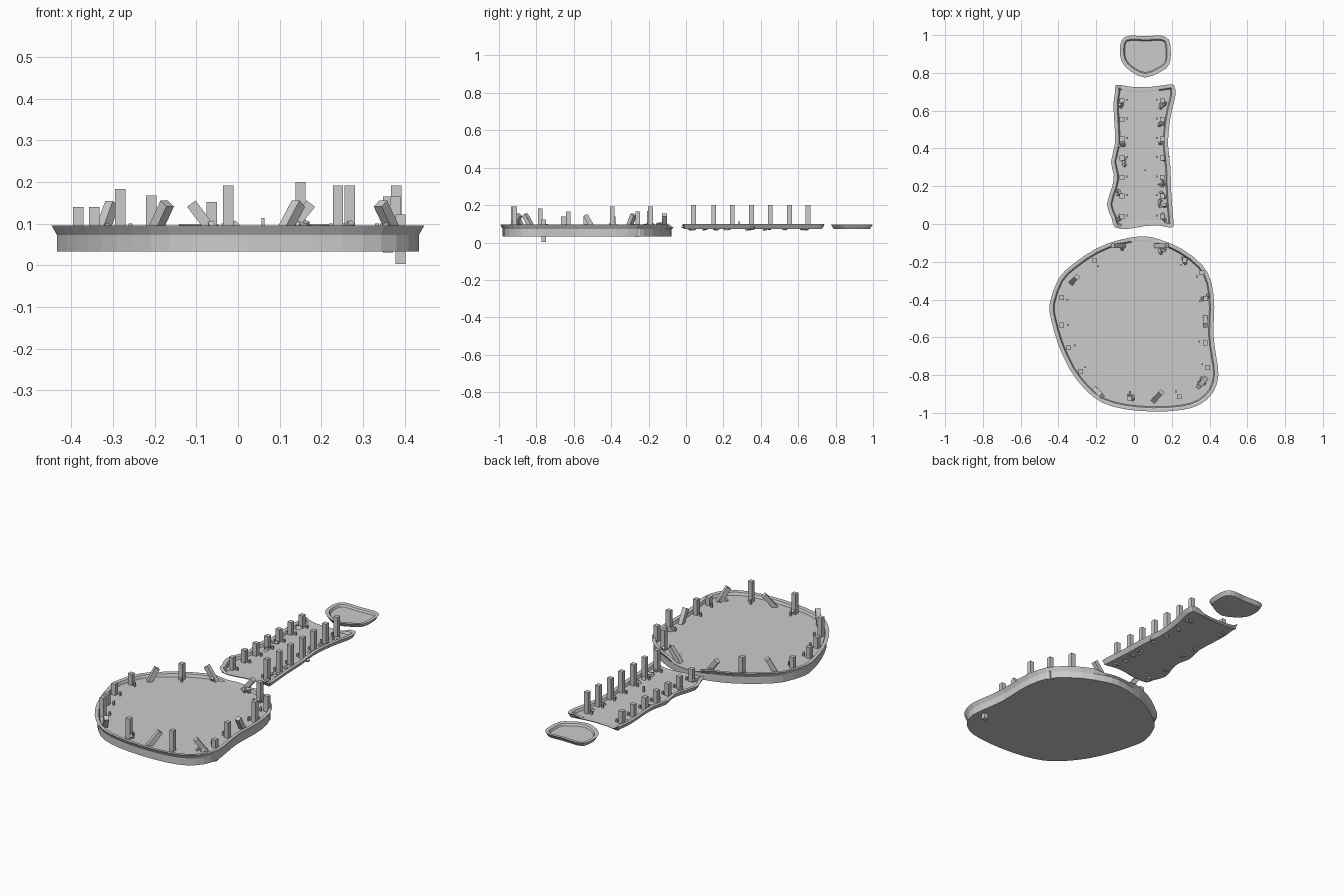
import bpy, bmesh, math, random
from mathutils import Vector, Matrix, Euler

if "Cube" in bpy.data.objects:
    bpy.data.objects.remove(bpy.data.objects["Cube"])

random.seed(4)


def finish(bm, name):
    bmesh.ops.recalc_face_normals(bm, faces=bm.faces)
    me = bpy.data.meshes.new(name)
    bm.to_mesh(me)
    bm.free()
    ob = bpy.data.objects.new(name, me)
    bpy.context.collection.objects.link(ob)
    return ob


def smooth_loop(pts):
    # doubles a closed outline with a Catmull-Rom midpoint
    p = [Vector(q) for q in pts]
    n = len(p)
    out = []
    for i in range(n):
        a, b, c, d = p[i - 1], p[i], p[(i + 1) % n], p[(i + 2) % n]
        out += [b, (b + c) * 0.5625 - (a + d) * 0.0625]
    return out


def inset(pts, dist):
    # moves a clockwise outline inwards along its averaged normals
    n = len(pts)
    out = []
    for i in range(n):
        t = (pts[(i + 1) % n] - pts[i - 1]).normalized()
        out.append(pts[i] + Vector((t.y, -t.x)) * dist)
    return out


def dish(name, outline, z0, floor, top, is_gap=lambda p: False):
    # slab with a flared, raised lip; the lip drops to the floor in gaps
    pts = smooth_loop(outline)
    bm = bmesh.new()
    profile = [(0.013, z0), (0.013, max(z0 + 0.003, floor - 0.006)),
               (0.0, top), (0.013, top), (0.020, top - 0.002), (0.026, floor)]
    rings = []
    for d, z in profile:
        rings.append([bm.verts.new((q.x, q.y, min(z, floor + 0.001) if is_gap(p) else z))
                      for p, q in zip(pts, inset(pts, d))])
    n = len(pts)
    for a, b in zip(rings, rings[1:]):
        for i in range(n):
            j = (i + 1) % n
            bm.faces.new((a[i], a[j], b[j], b[i]))
    bm.faces.new(rings[0])
    bm.faces.new(rings[-1])
    return finish(bm, name)


def bar(bm, a, b, w):
    # square bar from point a to point b
    a, b = Vector(a), Vector(b)
    v = b - a
    rot = Matrix() if v.xy.length < 1e-5 else v.to_track_quat('Z', 'Y').to_matrix().to_4x4()
    bmesh.ops.create_cube(bm, size=1, matrix=Matrix.Translation((a + b) / 2) @ rot
                          @ Matrix.Diagonal((w, w, v.length, 1)))


def debris(bm, x, y, z):
    # small heap of tilted splinters
    for _ in range(3):
        pos = Vector((x + random.uniform(-.012, .012), y + random.uniform(-.014, .014), z))
        rot = Euler([random.uniform(-1, 1) for _ in range(3)]).to_matrix().to_4x4()
        bmesh.ops.create_cube(bm, size=1, matrix=Matrix.Translation(pos) @ rot
                              @ Matrix.Diagonal((.013, .016, .03, 1)))


# Decks (outlines run clockwise seen from above)
dish("main_platform", [
    (.04, -.065), (.13, -.08), (.25, -.13), (.36, -.215), (.41, -.31), (.425, -.44),
    (.42, -.58), (.435, -.70), (.447, -.80), (.42, -.89), (.35, -.955), (.25, -.985),
    (.10, -.993), (-.05, -.98), (-.17, -.945), (-.26, -.875), (-.34, -.77), (-.40, -.64),
    (-.438, -.51), (-.446, -.42), (-.40, -.29), (-.32, -.21), (-.20, -.13), (-.08, -.085)],
    .033, .078, .095, lambda p: -.05 < p.x < .13 and p.y > -.2)

dish("walkway", [
    (-.095, .737), (-.02, .727), (.08, .725), (.17, .737), (.212, .735), (.219, .68),
    (.20, .60), (.187, .52), (.18, .42), (.193, .30), (.197, .17), (.206, .05),
    (.208, -.012), (.18, -.018), (.13, -.008), (.05, -.012), (-.03, -.026), (-.10, -.018),
    (-.118, .03), (-.143, .105), (-.115, .20), (-.107, .26), (-.122, .33), (-.10, .43),
    (-.105, .55), (-.108, .64), (-.10, .70)],
    .073, .082, .098, lambda p: -.085 < p.x < .17 and (p.y < 0 or p.y > .7))

dish("end_platform", [
    (-.075, .925), (-.062, .978), (-.02, .997), (.07, .994), (.14, .998), (.185, .975),
    (.195, .91), (.187, .845), (.145, .808), (.06, .775), (-.02, .81), (-.065, .86)],
    .073, .082, .095)

# Walkway posts: tall on the right, short on the left
posts, pegs = bmesh.new(), bmesh.new()
for y in (.04, .148, .247, .35, .45, .553, .652):
    for x, peg_x, top in ((-.063, -.035, .152), (.15, .12, .2)):
        bar(posts, (x, y, .078), (x, y, top), .025)
        bar(pegs, (peg_x, y + .005, .075), (peg_x, y + .005, .1), .009)
bar(pegs, (.06, .285, .075), (.06, .285, .113), .008)
finish(posts, "walkway_posts")

# Upright posts round the main platform: x, y, bottom, top
posts = bmesh.new()
for x, y, lo, hi in [
        (-.383, -.39, .07, .14), (-.383, -.535, .07, .14), (-.345, -.655, .07, .14),
        (-.283, -.78, .07, .183), (-.208, -.195, .07, .168), (-.023, -.922, .07, .192),
        (.24, -.915, .07, .192), (.268, -.19, .07, .192), (.36, -.258, .03, .165),
        (.38, -.395, .07, .192), (.377, -.63, .07, .165), (.39, -.76, .003, .122)]:
    bar(posts, (x, y, lo), (x, y, hi), .025)
    d = Vector((-x, -.53 - y)).normalized() * .033
    bar(pegs, (x + d.x, y + d.y, .07), (x + d.x, y + d.y, .1), .009)
finish(posts, "platform_posts")
finish(pegs, "small_pegs")

# Leaning posts: base and top
posts = bmesh.new()
for (x0, y0), (x1, y1) in [
        ((-.33, -.31), (-.302, -.28)), ((-.205, -.875), (-.17, -.912)),
        ((-.055, -.115), (-.112, -.115)), ((.105, -.935), (.145, -.89)),
        ((.115, -.115), (.175, -.115)), ((.378, -.82), (.342, -.862)),
        ((.377, -.495), (.377, -.538))]:
    bar(posts, (x0, y0, .072), (x1, y1, .148), .025)
finish(posts, "leaning_posts")

# Debris round the post feet
bm = bmesh.new()
for x, y in [(-.065, .635), (-.065, .415), (-.053, .33), (-.075, .16), (-.07, .035),
             (.152, .63), (.147, .54), (.15, .44), (.163, .35), (.152, .215),
             (.147, .16), (.147, .105), (.147, .035)]:
    debris(bm, x, y, .081)
for x, y in [(.38, -.395), (.36, -.835), (.275, -.195), (.15, -.14), (-.02, -.92), (-.07, -.115)]:
    debris(bm, x, y, .09)
finish(bm, "debris")
